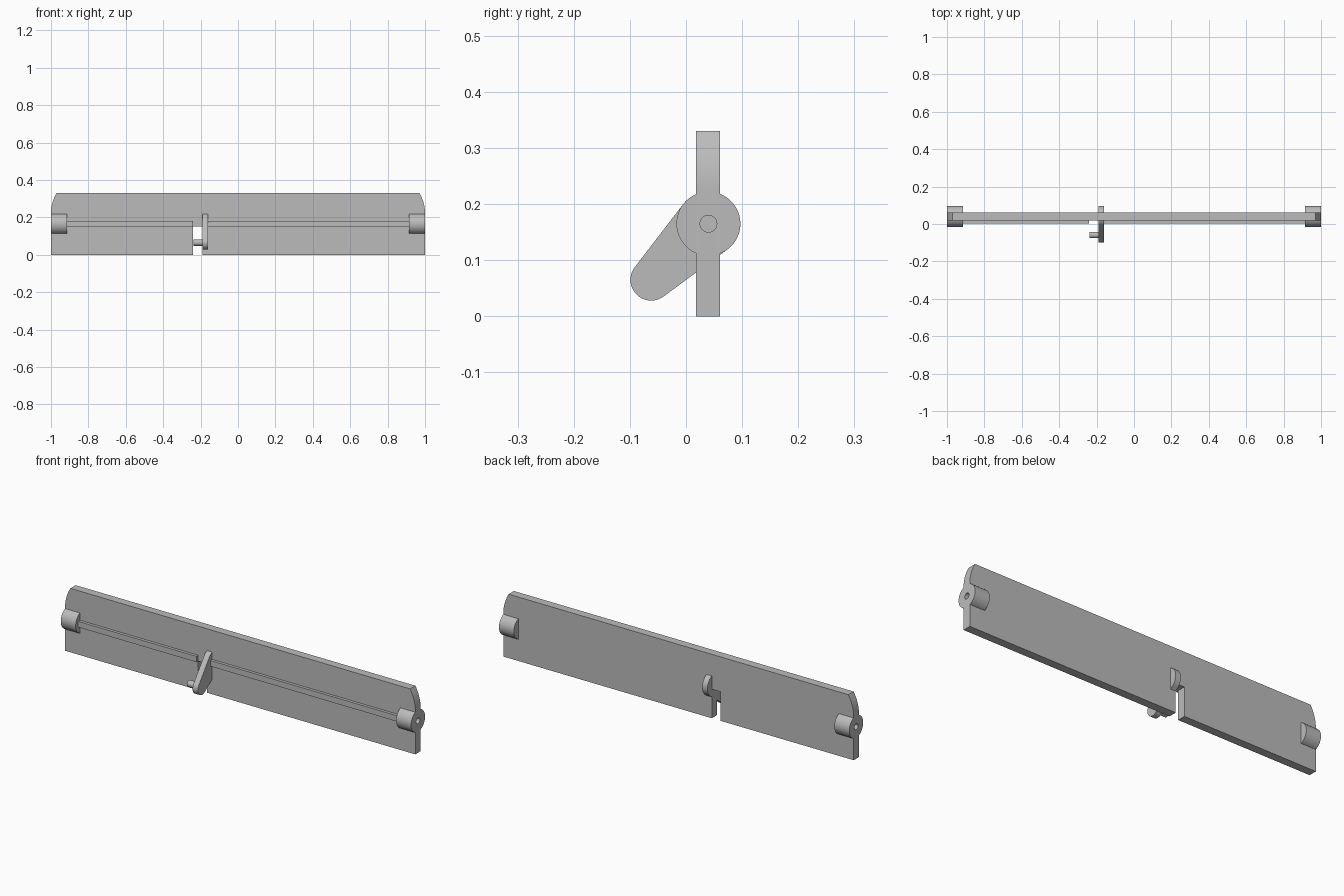
import bpy, bmesh, math
from mathutils import Vector

if "Cube" in bpy.data.objects:
    bpy.data.objects.remove(bpy.data.objects["Cube"], do_unlink=True)

grey = bpy.data.materials.new("plain grey")
grey.use_nodes = True
colour = (0.5, 0.5, 0.5, 1)
grey.diffuse_color = colour
grey.node_tree.nodes["Principled BSDF"].inputs["Base Color"].default_value = colour

AXIS_Y, AXIS_Z = 0.04, 0.165     # shared pivot line of hubs and lever
HUB_R = 0.057
FRONT, BACK = 0.018, 0.061       # plate faces
SLOT_L, SLOT_R, SLOT_TOP = -0.24, -0.19, 0.15


def prism(name, outline, extrude):
    """Extrude a closed outline of 3D points along a vector."""
    bm = bmesh.new()
    face = bm.faces.new([bm.verts.new(p) for p in outline])
    result = bmesh.ops.extrude_face_region(bm, geom=[face], use_keep_orig=True)
    moved = [g for g in result["geom"] if isinstance(g, bmesh.types.BMVert)]
    bmesh.ops.translate(bm, verts=moved, vec=Vector(extrude))
    bmesh.ops.recalc_face_normals(bm, faces=bm.faces)
    mesh = bpy.data.meshes.new(name)
    bm.to_mesh(mesh)
    bm.free()
    mesh.materials.append(grey)
    obj = bpy.data.objects.new(name, mesh)
    bpy.context.collection.objects.link(obj)
    return obj


def arc(x, y, z, radius, start, end, steps):
    """Points on an arc in the plane across x."""
    angles = [start + (end - start) * i / steps for i in range(steps + 1)]
    return [(x, y + radius * math.cos(a), z + radius * math.sin(a)) for a in angles]


def rod(name, x0, x1, y, z, radius, sides=48):
    return prism(name, arc(x0, y, z, radius, 0, math.tau, sides)[:-1], (x1 - x0, 0, 0))


def box(name, x0, x1, y0, y1, z0, z1):
    return prism(name, [(x0, y0, z0), (x1, y0, z0), (x1, y0, z1), (x0, y0, z1)],
                 (0, y1 - y0, 0))


# Plate with a bottom slot and softly curved upper corners
side = []
for i in range(11):
    t = i / 10
    side.append((1 - 0.03 * t * t, 0.225 + 0.105 * t))
outline = [(-1, 0), (SLOT_L, 0), (SLOT_L, SLOT_TOP), (SLOT_R, SLOT_TOP), (SLOT_R, 0), (1, 0)]
outline += side + [(-x, z) for x, z in reversed(side)]
plate = prism("plate", [(x, FRONT, z) for x, z in outline], (0, BACK - FRONT, 0))

# Front ribs on both sides of the slot
ribs = [box("left_rib", SLOT_R, 0.92, 0.003, FRONT + 0.005, 0.15, 0.18),
        box("right_rib", -0.92, SLOT_L, 0.003, FRONT + 0.005, 0.15, 0.18)]

# End hubs with pivot holes
smooth = [plate]
for name, s in (("left", 1), ("right", -1)):
    hub = rod(name + "_hub", s * 0.915, s, AXIS_Y, AXIS_Z, HUB_R)
    cutter = rod(name + "_hole_cutter", s * 0.93, s * 1.05, AXIS_Y, AXIS_Z, 0.015, 24)
    cutter.hide_render = True
    cutter.hide_viewport = True
    cutter.display_type = 'WIRE'
    for target in (hub, plate):
        cut = target.modifiers.new(name + "_hole", 'BOOLEAN')
        cut.operation = 'DIFFERENCE'
        cut.solver = 'EXACT'
        cut.object = cutter
    smooth.append(hub)

# Tapered lever hanging from the pivot toward the front
tip_y, tip_z, tip_r = -0.062, 0.065, 0.037
dy, dz = tip_y - AXIS_Y, tip_z - AXIS_Z
heading = math.atan2(dz, dy)
spread = math.acos((HUB_R - tip_r) / math.hypot(dy, dz))
profile = arc(SLOT_R, tip_y, tip_z, tip_r, heading - spread, heading + spread, 24)
profile += arc(SLOT_R, AXIS_Y, AXIS_Z, HUB_R, heading + spread,
               heading - spread + math.tau, 32)
smooth.append(prism("lever", profile, (0.03, 0, 0)))

# Drive pin on the lever tip
smooth.append(rod("lever_pin", SLOT_L + 0.002, SLOT_R + 0.005, tip_y + 0.003, tip_z, 0.017, 32))

# Smooth curved sides, crisp edges
bpy.ops.object.select_all(action='DESELECT')
for obj in smooth:
    obj.select_set(True)
bpy.context.view_layer.objects.active = plate
bpy.ops.object.shade_smooth_by_angle(angle=math.radians(30))
